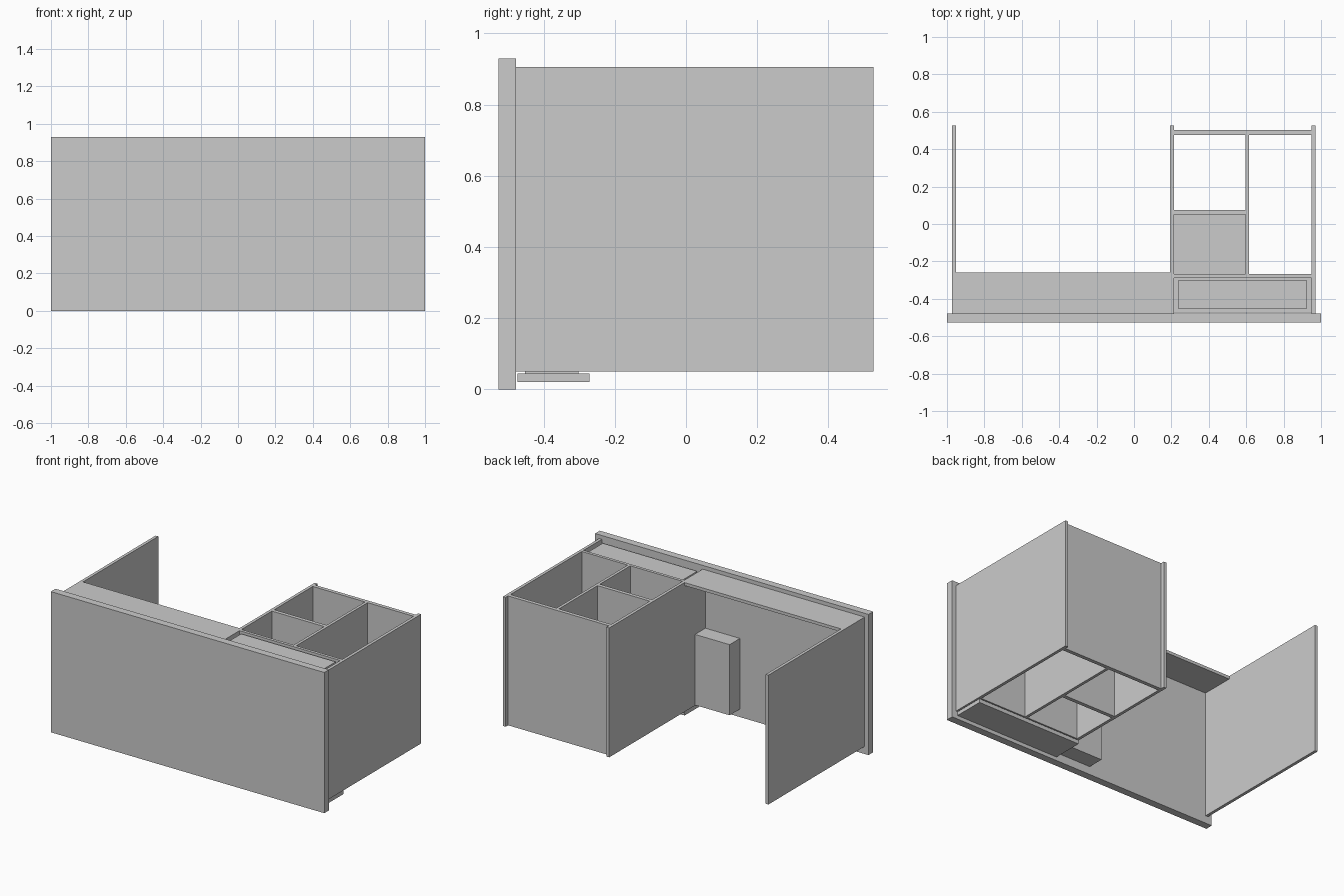
import bpy
import bmesh

if "Cube" in bpy.data.objects:
    bpy.data.objects.remove(bpy.data.objects["Cube"])


def box(name, x, y, z):
    """Rectangular board given by its (min, max) extents."""
    bm = bmesh.new()
    bmesh.ops.create_cube(bm, size=1)
    for v in bm.verts:
        for i, (lo, hi) in enumerate((x, y, z)):
            v.co[i] = lo if v.co[i] < 0 else hi
    mesh = bpy.data.meshes.new(name)
    bm.to_mesh(mesh)
    bm.free()
    obj = bpy.data.objects.new(name, mesh)
    bpy.context.collection.objects.link(obj)
    return obj


FRONT, BACK = -0.478, 0.527      # desk carcass depth
Z = (0.05, 0.905)                # carcass height
IN_L, IN_R = 0.213, 0.95         # cabinet interior

# Front panel
box("front_panel", (-1, 1), (-BACK, FRONT), (0, 0.93))

# Upright side panels
for name, x in (("left_side", -0.972), ("cabinet_left_side", 0.193), ("cabinet_right_side", IN_R)):
    box(name, (x, x + 0.02), (FRONT, BACK), Z)

# Cabinet back and inner dividers
box("cabinet_back", (IN_L, IN_R), (0.477, 0.502), Z)
box("long_divider", (0.595, 0.614), (-0.268, 0.477), Z)
box("front_divider", (IN_L, IN_R), (-0.288, -0.268), Z)
box("cross_divider", (IN_L, 0.595), (0.05, 0.075), Z)

# Shelf in the inner compartment
box("inner_shelf", (IN_L, 0.595), (-0.268, 0.05), (0.46, 0.48))

# Ledge behind the front panel over the knee space
box("ledge", (-0.952, 0.193), (FRONT, -0.26), (0.885, 0.905))

# Tall block on its base plate in the front compartment
box("front_block", (0.235, 0.926), (-0.453, -0.302), (0.045, 0.895))
box("base_plate", (0.2, 0.963), (-0.473, -0.271), (0.02, 0.045))

# Small box in the knee space
box("knee_box", (-0.06, 0.193), (FRONT, -0.37), (0.053, 0.52))
